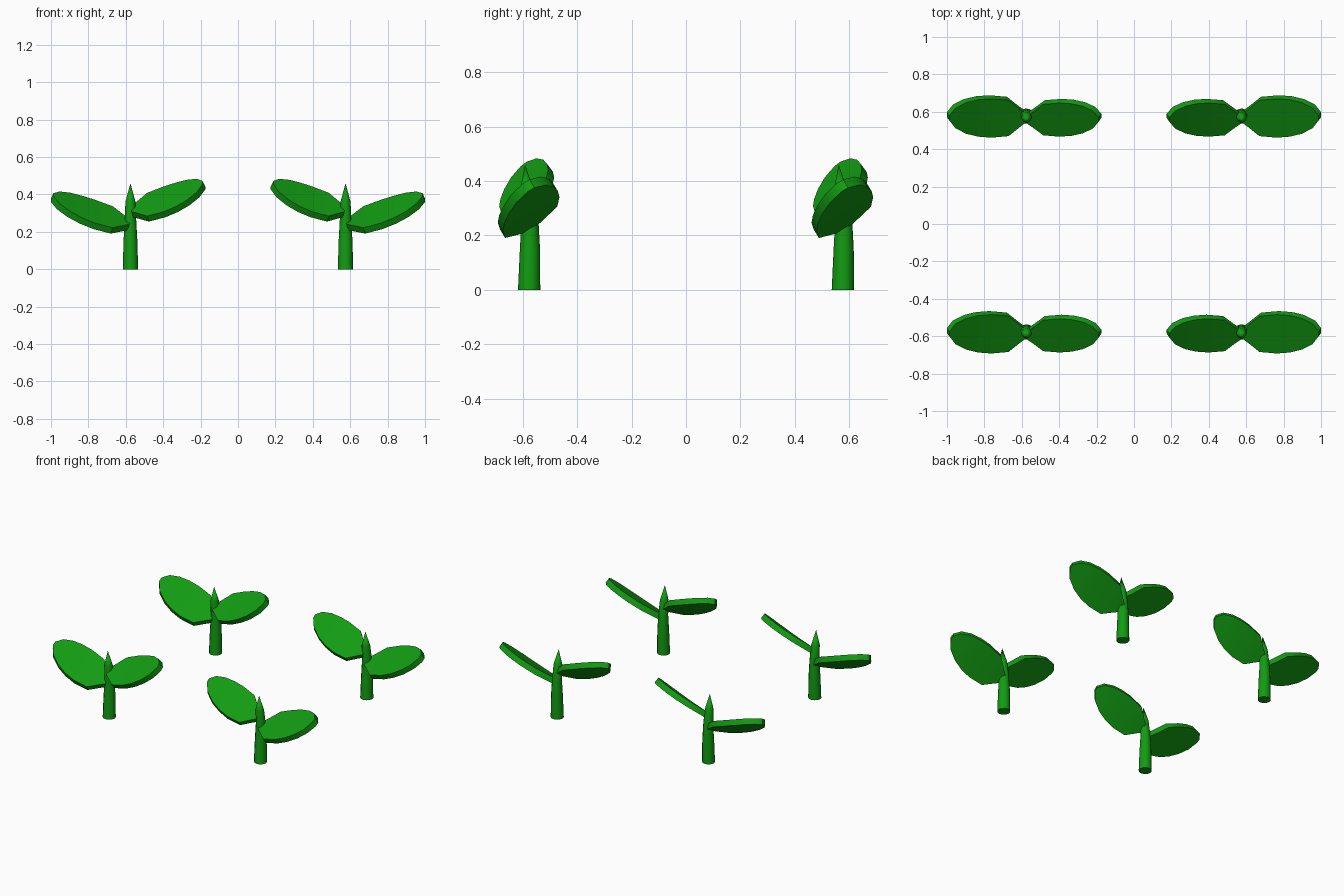
import bpy, bmesh, math
from mathutils import Vector

if "Cube" in bpy.data.objects:
    bpy.data.objects.remove(bpy.data.objects["Cube"])

green = bpy.data.materials.new("leaf green")
green.diffuse_color = (0.006, 0.33, 0.006, 1)
green.use_nodes = True
green.node_tree.nodes["Principled BSDF"].inputs["Base Color"].default_value = green.diffuse_color


def finish(name, bm, angle):
    bmesh.ops.recalc_face_normals(bm, faces=bm.faces)
    me = bpy.data.meshes.new(name)
    bm.to_mesh(me)
    bm.free()
    me.materials.append(green)
    ob = bpy.data.objects.new(name, me)
    bpy.context.collection.objects.link(ob)
    bpy.ops.object.select_all(action='DESELECT')
    ob.select_set(True)
    bpy.context.view_layer.objects.active = ob
    bpy.ops.object.shade_smooth_by_angle(angle=math.radians(angle))


def stem(name, cx, cy):
    # (height, radius, sideways bend), closing to a point
    rings = [(0, .041, 0), (.15, .037, .003), (.26, .031, .003), (.36, .027, -.008)]
    n = 12
    bm = bmesh.new()
    loops = [[bm.verts.new((cx + r * math.cos(math.tau * i / n),
                            cy + dy + r * math.sin(math.tau * i / n), z))
              for i in range(n)] for z, r, dy in rings]
    tip = bm.verts.new((cx, cy - .015, .46))
    bm.faces.new(loops[0])
    for i in range(n):
        j = (i + 1) % n
        for a, b in zip(loops, loops[1:]):
            bm.faces.new((a[i], a[j], b[j], b[i]))
        bm.faces.new((loops[-1][i], loops[-1][j], tip))
    finish(name, bm, 35)


# leaf outline: fraction of length, fraction of half width
OUTLINE = [(0, .25), (.07, .45), (.22, .92), (.45, 1), (.62, .95), (.78, .8), (.92, .52), (1, .12)]


def leaf(name, cx, cy, side, length, width, z0, rise, curl, tilt, thick=.038):
    """Curled, tilted plate growing sideways from the stem."""
    bm = bmesh.new()
    grid = []
    for f, w in OUTLINE:
        d = f * length
        slope = rise + 2 * curl * d
        normal = Vector((-side * slope, -tilt, 1)).normalized() * thick / 2
        row = []
        for s in (-1, 0, 1):
            y = s * w * width
            p = Vector((cx + side * d, cy + y, z0 + rise * d + curl * d * d + tilt * y))
            row.append((bm.verts.new(p + normal), bm.verts.new(p - normal)))
        grid.append(row)
    for a, b in zip(grid, grid[1:]):
        for k in (0, 1):            # upper and lower skins
            for s in (0, 1):
                bm.faces.new((a[s][k], b[s][k], b[s + 1][k], a[s + 1][k]))
        for s in (0, 2):            # side rims
            bm.faces.new((a[s][0], b[s][0], b[s][1], a[s][1]))
    for row in (grid[0], grid[-1]):  # end rims
        for s in (0, 1):
            bm.faces.new((row[s][0], row[s + 1][0], row[s + 1][1], row[s][1]))
    finish(name, bm, 35)


# four sprouts: mirrored left to right, repeated front to back
for sx, xn in ((-1, "left"), (1, "right")):
    for sy, yn in ((-1, "front"), (1, "back")):
        x, y = sx * .575, sy * .577
        tag = f"_{yn}_{xn}"
        stem("stem" + tag, x, y)
        leaf("large_leaf" + tag, x + sx * .01, y - .002, sx, .409, .104, .24, .24, .27, .6)
        leaf("small_leaf" + tag, x - sx * .01, y - .009, -sx, .383, .09, .31, .233, .34, .75)
